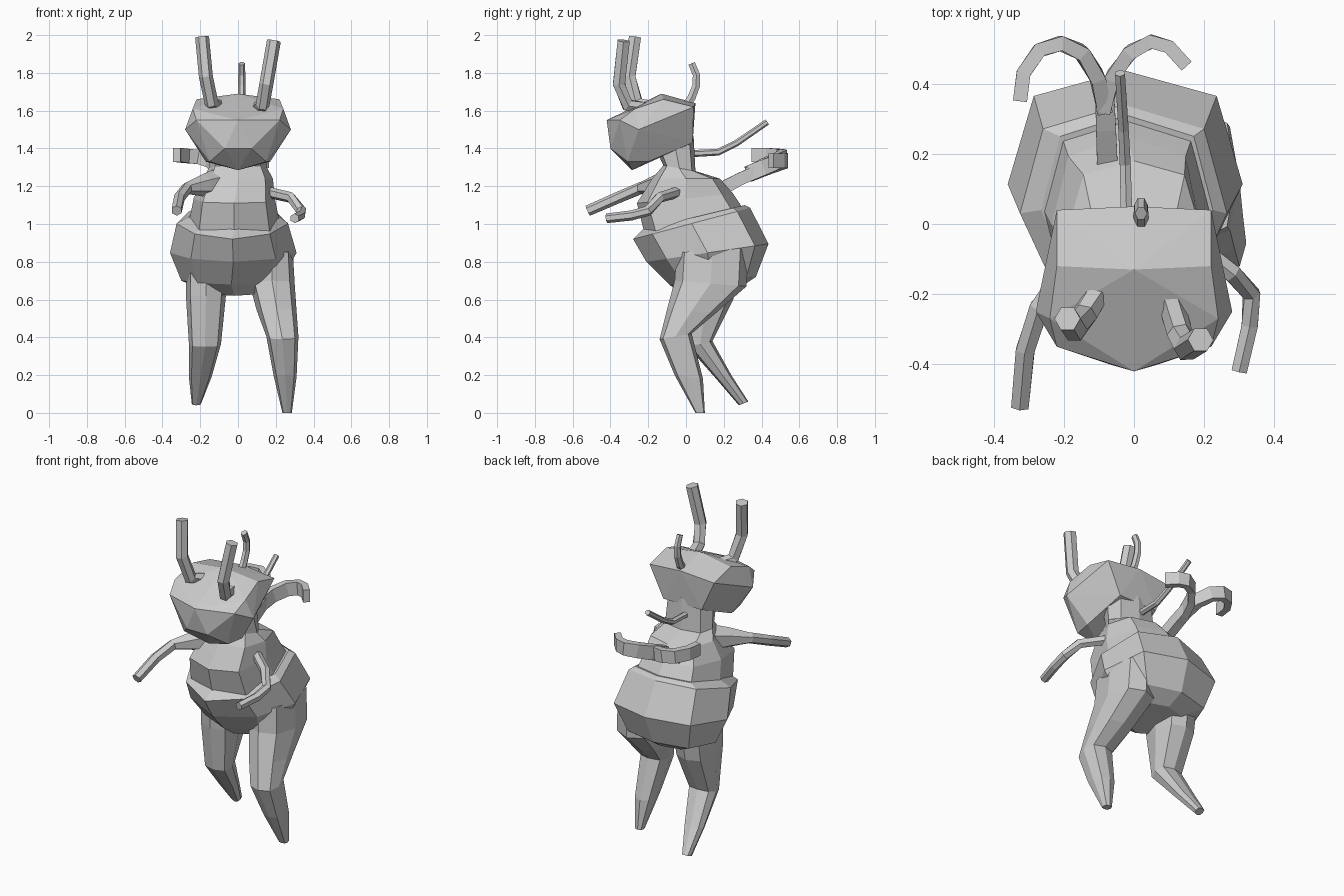
import bpy, bmesh, math
from mathutils import Vector

if "Cube" in bpy.data.objects:
    bpy.data.objects.remove(bpy.data.objects["Cube"], do_unlink=True)

GREY = (0.6, 0.6, 0.6, 1)
clay = bpy.data.materials.new("clay_grey")
clay.use_nodes = True
clay.diffuse_color = GREY
clay.node_tree.nodes["Principled BSDF"].inputs["Base Color"].default_value = GREY


def finish(name, bm):
    bmesh.ops.recalc_face_normals(bm, faces=bm.faces)
    mesh = bpy.data.meshes.new(name)
    bm.to_mesh(mesh)
    bm.free()
    mesh.materials.append(clay)
    bpy.context.collection.objects.link(bpy.data.objects.new(name, mesh))


def loft(name, rings):
    """Skin a list of point rings and cap both ends."""
    bm = bmesh.new()
    loops = [[bm.verts.new(p) for p in ring] for ring in rings]
    for a, b in zip(loops, loops[1:]):
        for i in range(len(a)):
            j = (i + 1) % len(a)
            bm.faces.new((a[i], a[j], b[j], b[i]))
    bm.faces.new(loops[0])
    bm.faces.new(loops[-1])
    finish(name, bm)


def body(name, sections, back=1.1, front=1.1):
    """Sections: centre x, half width, front y and z, back y and z.
    The back and front factors push the diagonal corners out."""
    scale = (1, back, 1, back, 1, front, 1, front)
    rings = []
    for cx, half, yf, zf, yb, zb in sections:
        mid = Vector((cx, (yf + yb) / 2, (zf + zb) / 2))
        arm = Vector((0, (yb - yf) / 2, (zb - zf) / 2))
        side = Vector((half, 0, 0))
        rings.append([mid + (side * math.cos(k * math.pi / 4) + arm * math.sin(k * math.pi / 4))
                      * scale[k] for k in range(8)])
    loft(name, rings)


def tube(name, path, width, height, sides=6, ref=(0, 0, 1), taper=0.85):
    """Sweep a flat-sided section along a path."""
    pts = [Vector(p) for p in path]
    rings = []
    for i, p in enumerate(pts):
        t = (pts[min(i + 1, len(pts) - 1)] - pts[max(i - 1, 0)]).normalized()
        u = t.cross(Vector(ref)).normalized()
        v = u.cross(t)
        s = 1 + (taper - 1) * i / (len(pts) - 1)
        angles = [(k + 0.5) * math.tau / sides for k in range(sides)]
        rings.append([p + (u * math.cos(a) * width + v * math.sin(a) * height) * s for a in angles])
    loft(name, rings)


# Head: faceted hull of mirrored corner points
bm = bmesh.new()
for x, y, z in [(0, -.13, 1.69), (.22, -.12, 1.66), (.22, .04, 1.62), (0, .05, 1.64),
                (.24, -.27, 1.61), (.28, -.25, 1.50), (.22, -.35, 1.55), (0, -.42, 1.55),
                (.07, -.40, 1.40), (.15, -.31, 1.33), (0, -.285, 1.285), (.17, -.2, 1.33),
                (.13, .035, 1.43)]:
    for s in ((1, -1) if x else (1,)):
        bm.verts.new((x * s, y, z))
hull = bmesh.ops.convex_hull(bm, input=bm.verts)
bmesh.ops.delete(bm, geom=list(set(hull["geom_interior"] + hull["geom_unused"])), context="VERTS")
finish("head", bm)

# Chest from neck to waist
body("chest", [
    (0, .14, -.17, 1.42, .04, 1.47),
    (0, .155, -.12, 1.31, .05, 1.28),
    (0, .185, -.18, 1.24, .18, 1.24),
    (-.02, .215, -.26, 1.11, .25, 1.16),
    (-.02, .24, -.22, .95, .31, 1.07)])

# Hips
body("hips", [
    (-.02, .245, -.23, .97, .31, 1.10),
    (-.03, .295, -.28, .92, .34, 1.085),
    (-.025, .335, -.21, .80, .437, .895),
    (-.035, .265, -.09, .68, .37, .72),
    (-.02, .15, -.01, .62, .28, .66)], front=.95)

# Legs: one planted, one kicked back
body("left_leg", [
    (.18, .11, -.05, .85, .33, .87),
    (.18, .12, -.06, .70, .32, .67),
    (.205, .105, -.10, .55, .16, .53),
    (.235, .085, -.14, .39, .03, .42),
    (.25, .06, -.06, .20, .09, .18),
    (.26, .025, .05, 0, .10, 0)])
body("right_leg", [
    (-.165, .11, -.04, .76, .28, .78),
    (-.17, .105, -.03, .62, .25, .60),
    (-.175, .085, .01, .35, .14, .38),
    (-.20, .06, .16, .18, .24, .20),
    (-.22, .025, .28, .04, .33, .06)])

# Arms, the right one with a wide shoulder
tube("left_arm", [(.15, -.04, 1.17), (.28, -.14, 1.14), (.335, -.2, 1.07),
                  (.33, -.29, 1.045), (.3, -.42, 1.03)], .03, .03)
tube("right_shoulder", [(-.09, -.05, 1.215), (-.18, -.15, 1.205), (-.27, -.24, 1.19)],
     .09, .09, taper=.35)
tube("right_arm", [(-.18, -.14, 1.22), (-.27, -.24, 1.19), (-.31, -.36, 1.14),
                   (-.325, -.52, 1.07)], .034, .034)

# Horns, crest and nape spine
tube("left_horn", [(.10, -.2, 1.61), (.13, -.31, 1.63), (.15, -.355, 1.74),
                   (.19, -.33, 1.97)], .037, .037, ref=(1, 0, 0), taper=1)
tube("right_horn", [(-.10, -.18, 1.62), (-.14, -.26, 1.64), (-.17, -.30, 1.78),
                    (-.19, -.27, 1.99)], .037, .037, ref=(1, 0, 0), taper=1)
tube("crest", [(.02, -.01, 1.61), (.02, .03, 1.67), (.02, .053, 1.73), (.02, .055, 1.79),
               (.02, .03, 1.85)], .026, .022, ref=(1, 0, 0), taper=.8)
tube("nape_spine", [(-.02, -.02, 1.37), (-.025, .17, 1.38), (-.03, .27, 1.43),
                    (-.04, .43, 1.54)], .019, .019, taper=.85)

# Forked tail with two curled ribbons
tube("tail_stem", [(-.075, .14, 1.16), (-.08, .28, 1.235), (-.085, .4, 1.29)], .042, .05, 4, taper=.9)
tube("right_tail_curl", [(-.085, .33, 1.265), (-.105, .42, 1.31), (-.15, .49, 1.34), (-.21, .515, 1.355),
                         (-.27, .495, 1.36), (-.315, .43, 1.365), (-.325, .35, 1.365)],
     .03, .055, 4, taper=.95)
tube("left_tail_curl", [(-.085, .33, 1.265), (-.06, .42, 1.30), (-.01, .49, 1.325), (.05, .52, 1.335),
                        (.1, .505, 1.335), (.15, .45, 1.335)], .03, .06, 4, taper=.9)
